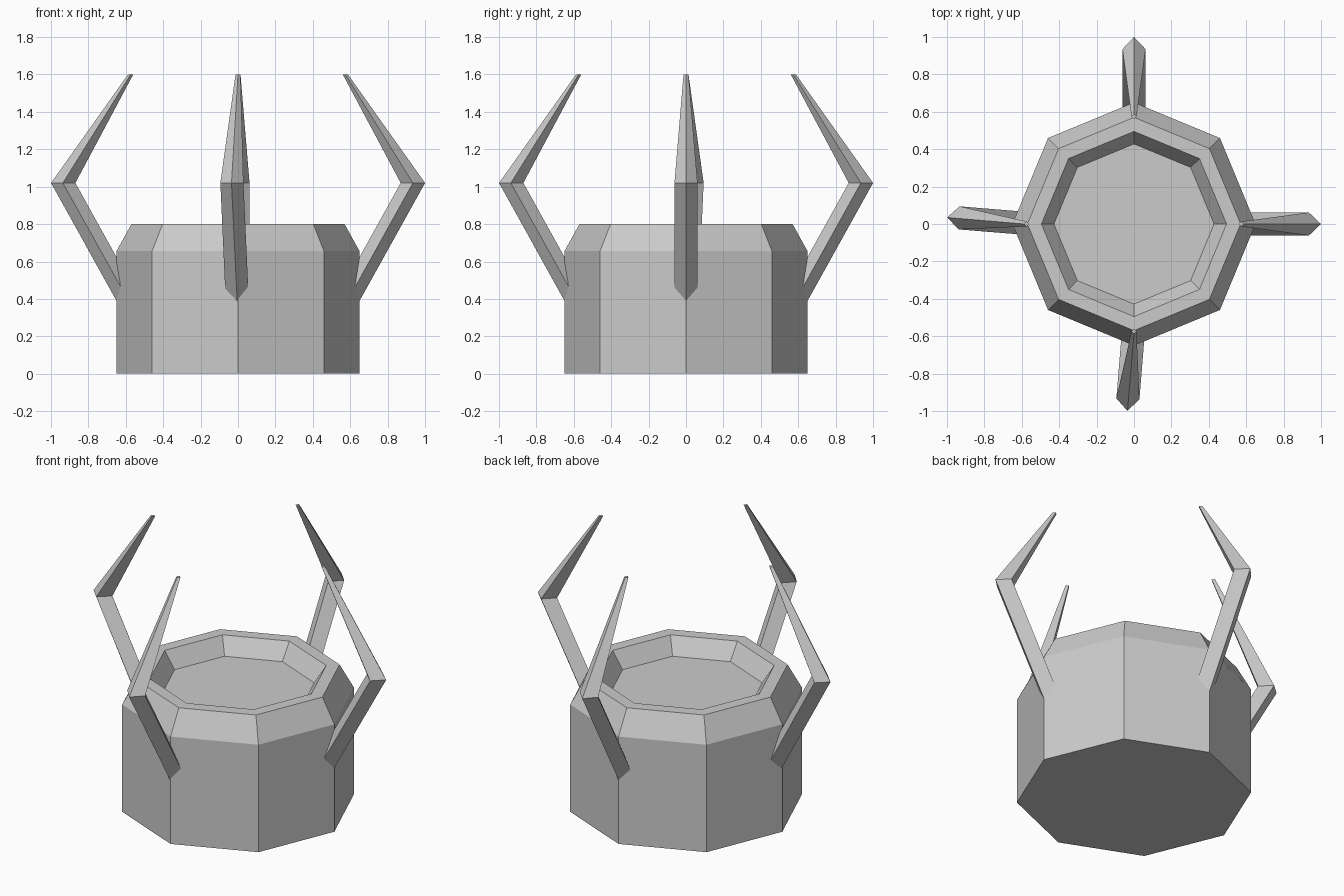
import bpy
import bmesh
from math import cos, sin, pi, radians
from mathutils import Matrix

if "Cube" in bpy.data.objects:
    bpy.data.objects.remove(bpy.data.objects["Cube"])


def loft(name, rings):
    """Skin a list of closed rings and cap both ends."""
    bm = bmesh.new()
    loops = [[bm.verts.new(p) for p in ring] for ring in rings]
    n = len(loops[0])
    for a, b in zip(loops, loops[1:]):
        for i in range(n):
            j = (i + 1) % n
            bm.faces.new((a[i], a[j], b[j], b[i]))
    bm.faces.new(loops[0][::-1])
    bm.faces.new(loops[-1])
    bmesh.ops.recalc_face_normals(bm, faces=bm.faces)
    mesh = bpy.data.meshes.new(name)
    bm.to_mesh(mesh)
    bm.free()
    obj = bpy.data.objects.new(name, mesh)
    bpy.context.collection.objects.link(obj)
    return obj


def octagon(r, z):
    return [(r * cos(i * pi / 4), r * sin(i * pi / 4), z) for i in range(8)]


def diamond(r, size, z, twist=0.0):
    pts = [(r + size, 0), (r, size * 0.95), (r - size, 0), (r, -size * 0.95)]
    c, s = cos(twist), sin(twist)
    return [(x * c - y * s, x * s + y * c, z) for x, y in pts]


# Octagonal base with chamfered rim and shallow recess
profile = [(0.65, 0), (0.65, 0.655), (0.57, 0.8), (0.495, 0.8), (0.428, 0.7)]
loft("base", [octagon(r, z) for r, z in profile])

# Four bent prongs; two have the elbow nudged sideways
prongs = [("right_prong", 0, 0), ("back_prong", 90, 0),
          ("left_prong", 180, -2), ("front_prong", 270, -2)]
for name, angle, twist in prongs:
    prong = loft(name, [diamond(0.535, 0.065, 0.3),
                        diamond(0.935, 0.065, 1.02, radians(twist)),
                        diamond(0.574, 0.014, 1.6)])
    prong.data.transform(Matrix.Rotation(radians(angle), 4, 'Z'))
